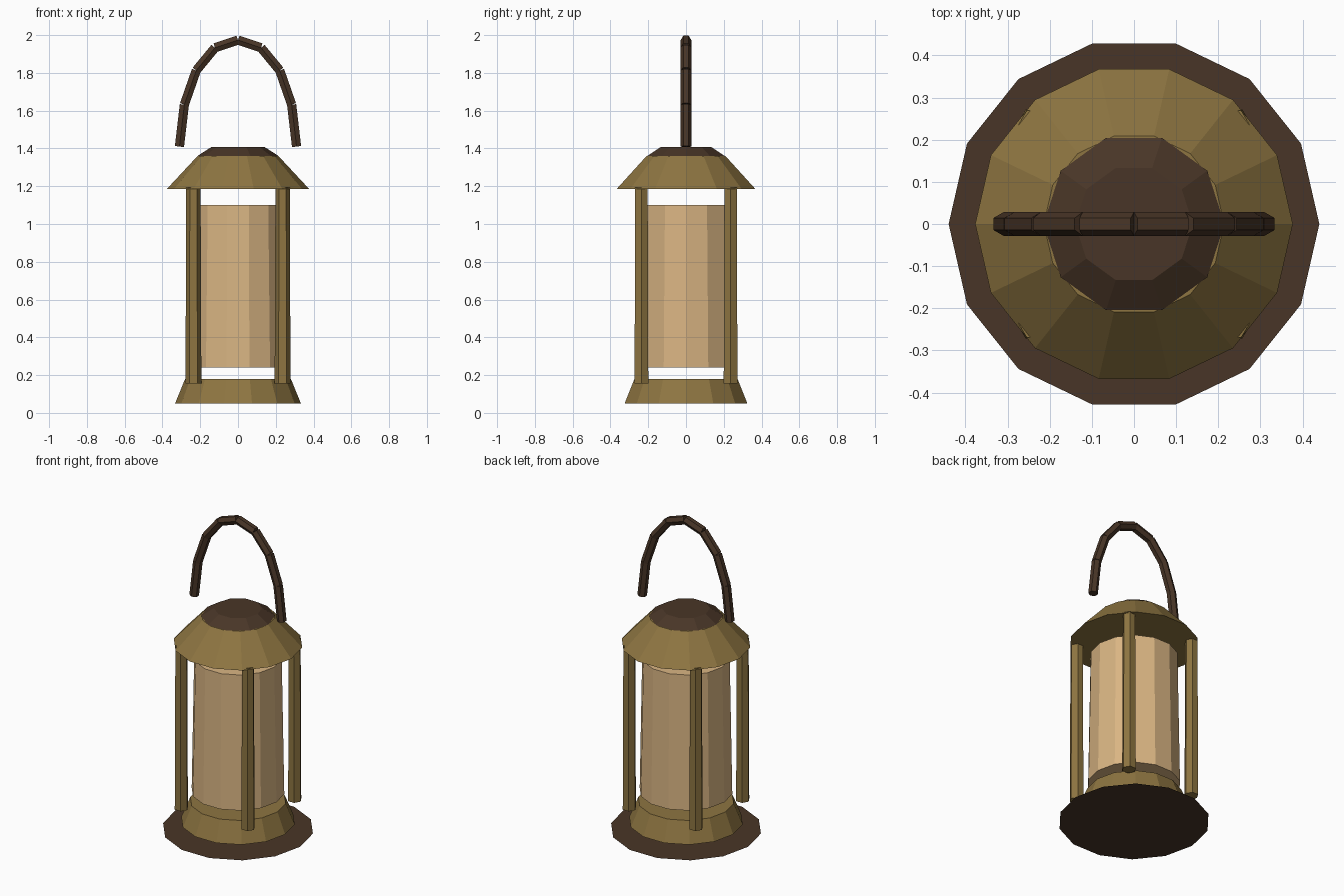
import bpy
import bmesh
import math
from mathutils import Matrix, Vector

cube = bpy.data.objects.get("Cube")
if cube:
    bpy.data.objects.remove(cube, do_unlink=True)


def make_material(name, colour):
    mat = bpy.data.materials.new(name)
    mat.use_nodes = True
    mat.diffuse_color = (*colour, 1)
    mat.node_tree.nodes["Principled BSDF"].inputs["Base Color"].default_value = (*colour, 1)
    return mat


BRASS = make_material("aged brass", (0.27, 0.178, 0.053))
DARK = make_material("dark brown metal", (0.066, 0.036, 0.020))
GLASS = make_material("warm tan glass", (0.70, 0.465, 0.228))


def add_object(name, bm, mat):
    mesh = bpy.data.meshes.new(name)
    bm.to_mesh(mesh)
    bm.free()
    mesh.materials.append(mat)
    obj = bpy.data.objects.new(name, mesh)
    bpy.context.collection.objects.link(obj)
    return obj


def add_rod(bm, start, end, r_start, r_end, sides, turn=0.0):
    """Add a capped, faceted rod running from start to end."""
    start, end = Vector(start), Vector(end)
    axis = end - start
    # Swing about y, so that vertical rods keep a corner on +x
    swing = Matrix.Rotation(math.atan2(axis.x, axis.z), 4, 'Y')
    place = Matrix.Translation((start + end) / 2) @ swing @ Matrix.Rotation(turn, 4, 'Z')
    rings = []
    for r, z in ((r_start, -axis.length / 2), (r_end, axis.length / 2)):
        angles = [math.tau * i / sides for i in range(sides)]
        rings.append([bm.verts.new(place @ Vector((r * math.cos(a), r * math.sin(a), z)))
                      for a in angles])
    low, high = rings
    for i in range(sides):
        j = (i + 1) % sides
        bm.faces.new((low[i], low[j], high[j], high[i]))
    bm.faces.new(low[::-1])
    bm.faces.new(high)


def frustum(name, mat, z0, z1, r0, r1, sides):
    bm = bmesh.new()
    add_rod(bm, (0, 0, z0), (0, 0, z1), r0, r1, sides)
    return add_object(name, bm, mat)


# Flat foot plate
bm = bmesh.new()
add_ring = [bm.verts.new((0.44 * math.cos(math.tau * i / 14),
                          0.44 * math.sin(math.tau * i / 14), 0)) for i in range(14)]
bm.faces.new(add_ring)
add_object("foot_plate", bm, DARK)

# Stacked body
frustum("base", BRASS, 0.05, 0.18, 0.333, 0.28, 14)
frustum("glass", GLASS, 0.24, 1.10, 0.272, 0.257, 14)
frustum("roof", BRASS, 1.185, 1.36, 0.377, 0.214, 14)
frustum("roof_cap", DARK, 1.36, 1.408, 0.215, 0.14, 10)

# Four corner posts
for side, sx in (("left", 1), ("right", -1)):
    for end, sy in (("front", -1), ("back", 1)):
        bm = bmesh.new()
        x, y = 0.236 * sx, 0.236 * sy
        add_rod(bm, (x, y, 0.155), (x, y, 1.193), 0.042, 0.038, 6)
        add_object(f"{end}_{side}_post", bm, BRASS)

# Arched handle made of straight links
half = [(0.31, 1.41), (0.284, 1.632), (0.221, 1.813), (0.122, 1.933)]
path = [(-x, z) for x, z in half] + [(0, 1.974)] + half[::-1]
bm = bmesh.new()
for (xa, za), (xb, zb) in zip(path, path[1:]):
    add_rod(bm, (xa, 0, za), (xb, 0, zb), 0.028, 0.028, 6, math.pi / 6)
add_object("handle", bm, DARK)
